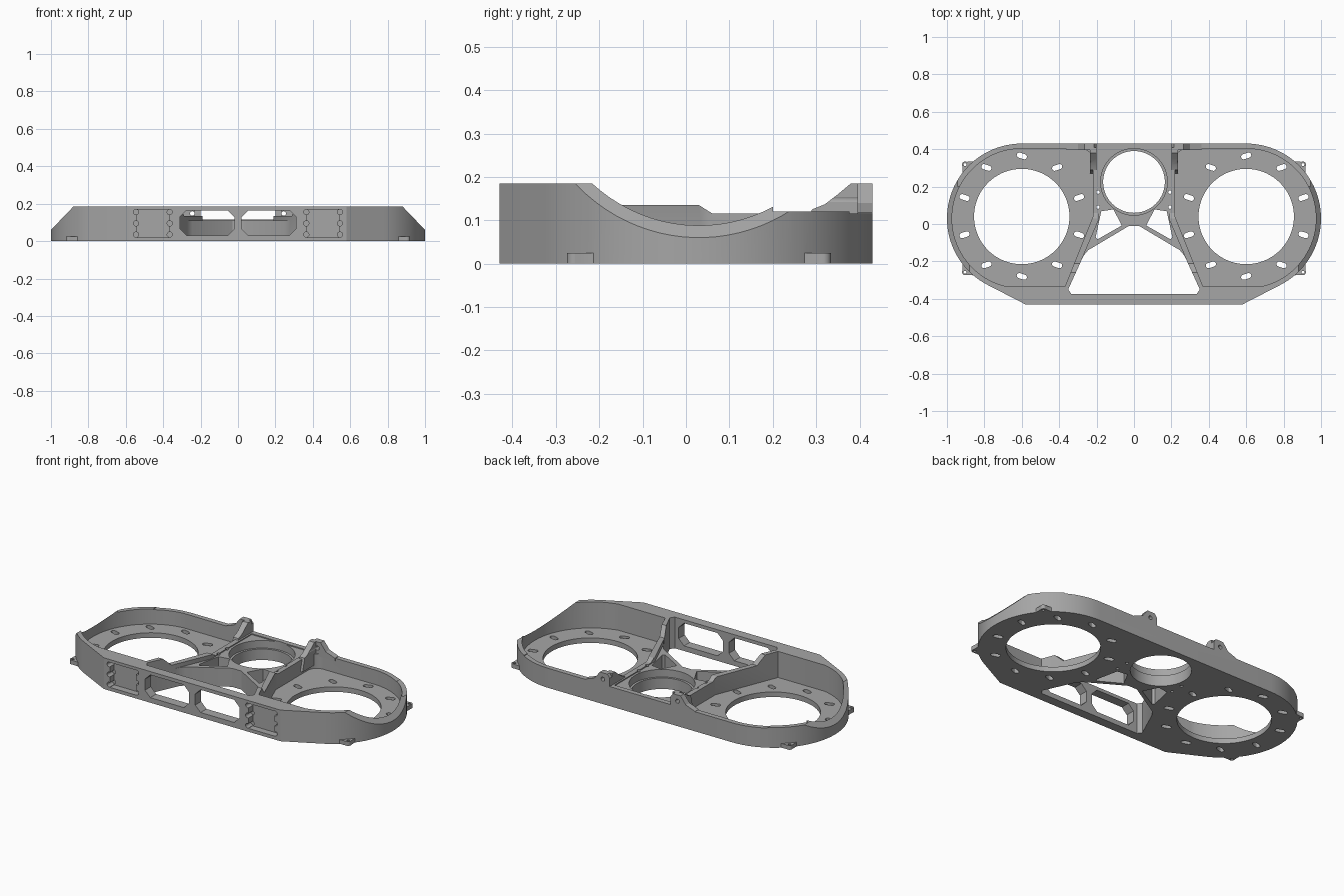
import bpy, bmesh
from math import sin, cos, pi, radians, copysign
from mathutils import Matrix

cube = bpy.data.objects.get("Cube")
if cube:
    bpy.data.objects.remove(cube, do_unlink=True)

mat = bpy.data.materials.new("machined_grey")
mat.use_nodes = True
GREY = (0.38, 0.38, 0.38, 1)
mat.diffuse_color = GREY
mat.node_tree.nodes["Principled BSDF"].inputs["Base Color"].default_value = GREY

# Axis maps from profile (u, v, depth) to world
TOP = Matrix.Identity(4)
FRONT = Matrix(((1, 0, 0, 0), (0, 0, 1, 0), (0, 1, 0, 0), (0, 0, 0, 1)))  # u=x v=z d=y
SIDE = Matrix(((0, 0, 1, 0), (1, 0, 0, 0), (0, 1, 0, 0), (0, 0, 0, 1)))   # u=y v=z d=x
CX, CY = 0.6, 0.03   # lobe centre


def arc(cx, cy, r, a0, a1, n):
    return [(cx + r * cos(radians(a0 + (a1 - a0) * i / n)),
             cy + r * sin(radians(a0 + (a1 - a0) * i / n))) for i in range(n + 1)]


def circle(cx, cy, r, n=24):
    return arc(cx, cy, r, 0, 360, n)[:-1]


def box(u0, v0, u1, v1):
    return [(u0, v0), (u1, v0), (u1, v1), (u0, v1)]


def mirror(pts):
    return [(-u, v) for u, v in pts]


def both(pts):
    return [pts, mirror(pts)]


def prisms(name, profiles, d0, d1, axes=TOP):
    """Extrude closed profiles from d0 to d1 into one object."""
    bm = bmesh.new()
    for pts in profiles:
        rings = [[bm.verts.new(axes @ Matrix.Translation((u, v, d)).translation)
                  for u, v in pts] for d in (d0, d1)]
        n = len(pts)
        bm.faces.new(rings[0])
        bm.faces.new(rings[1])
        for i in range(n):
            j = (i + 1) % n
            bm.faces.new((rings[0][i], rings[0][j], rings[1][j], rings[1][i]))
    bmesh.ops.recalc_face_normals(bm, faces=bm.faces)
    mesh = bpy.data.meshes.new(name)
    bm.to_mesh(mesh)
    bm.free()
    mesh.materials.append(mat)
    ob = bpy.data.objects.new(name, mesh)
    bpy.context.collection.objects.link(ob)
    return ob


def combine(operation, name, profiles, d0, d1, axes=TOP):
    tool = prisms(name, profiles, d0, d1, axes)
    mod = frame.modifiers.new(name, 'BOOLEAN')
    mod.operation, mod.solver, mod.object = operation, 'EXACT', tool
    bpy.context.view_layer.objects.active = frame
    bpy.ops.object.modifier_apply(modifier=mod.name)
    bpy.data.objects.remove(tool, do_unlink=True)


def cut(*args):
    combine('DIFFERENCE', *args)


def add(*args):
    combine('UNION', *args)


# Outer body
half = [(0.58, -0.43)] + arc(CX, CY, 0.4, -63, 90, 40)
frame = prisms("twin_ring_frame", [half + mirror(half)[::-1]], 0, 0.185)

# Lobe pockets, leaving a floor and thin walls
pocket = ([(0.37, -0.335)] + arc(CX, CY, 0.373, -78, 84, 40)
          + arc(0.28, 0.34, 0.06, 90, 180, 8) + [(0.22, 0.04)])
cut("pocket", both(pocket), 0.03, 0.3)

# Wall tops: sloped outer ends, stepped inner walls, lowered back
cut("end_slope", both([(0.88, 0.185), (1.05, 0.008), (1.05, 0.3), (0.88, 0.3)]), -0.6, 0.6, FRONT)
cut("step", [[(-0.26, 0.186), (-0.21, 0.135), (0.03, 0.135), (0.06, 0.116),
              (0.6, 0.116), (0.6, 0.3), (-0.26, 0.3)]], -0.8, 0.8, SIDE)
cut("low_back", [box(0.2, 0.12, 0.6, 0.3)], -1.1, 1.1, SIDE)
deck = [(0.19, 0.4), (0.19, 0.02), (0.28, -0.19)]
cut("deck", [deck + mirror(deck)[::-1]], 0.11, 0.3)

# Openings in the centre web
opening = [(0.03, -0.012), (0.245, -0.14), (0.27, -0.17), (0.352, -0.35), (0.335, -0.374)]
cut("front_opening", [opening + mirror(opening)[::-1]], -0.1, 0.4)
cut("web_triangle", both([(0.065, -0.008), (0.195, -0.082), (0.205, -0.07),
                          (0.175, 0.068), (0.11, 0.078)]), -0.1, 0.4)
cut("centre_bore", [circle(0, 0.225, 0.165, 64)], -0.1, 0.4)
cut("counterbore", [circle(0, 0.225, 0.178, 64)], 0.065, 0.4)
cut("deck_hole", [c for y in (0.09, 0.17) for c in both(circle(0.192, y, 0.009, 12))], -0.1, 0.4)

# Large lobe holes and their ring of slots
cut("lobe_hole", both(circle(CX, 0.04, 0.255, 72)), -0.1, 0.4)


def slot(a):
    dx, dy = 0.322 * cos(a), 0.322 * sin(a)
    t = copysign(radians(18), dx * dy)
    pts = arc(0.014, 0, 0.014, -90, 90, 6) + arc(-0.014, 0, 0.014, 90, 270, 6)
    return [(CX + dx + u * cos(t) - v * sin(t), 0.042 + dy + u * sin(t) + v * cos(t)) for u, v in pts]


cut("slot", [s for i in range(10) for s in both(slot(radians(90 + 36 * i)))], -0.1, 0.028 + 0.1)

# Front windows with clipped corners, and bolted recesses beside them
c = 0.035
window = [(0.02 + c, 0.03), (0.31 - c, 0.03), (0.31, 0.03 + c), (0.31, 0.165 - c),
          (0.31 - c, 0.165), (0.02 + c, 0.165), (0.02, 0.165 - c), (0.02, 0.03 + c)]
cut("window", both(window), -0.6, -0.34, FRONT)
cut("recess", both(box(0.37, 0.02, 0.54, 0.168)), -0.6, -0.39, FRONT)
cut("bolt_hole", [h for x in (0.365, 0.545) for z in (0.035, 0.095, 0.155)
                  for h in both(circle(x, z, 0.014, 16))], -0.6, -0.38, FRONT)

# Raised back tabs with curved ribs and a cross hole
add("back_tab", both([(0.2, 0.1), (0.2, 0.165), (0.215, 0.185), (0.265, 0.185),
                      (0.3, 0.14), (0.36, 0.118), (0.36, 0.1)]), 0.395, 0.43, FRONT)
rib = [(0.27, 0.05), (0.41, 0.05), (0.41, 0.185), (0.38, 0.185), (0.35, 0.16), (0.32, 0.137), (0.29, 0.125)]
for s in (-1, 1):
    add("rib", [rib], s * 0.2, s * 0.235, SIDE)
cut("tab_hole", both(circle(0.245, 0.148, 0.012, 16)), 0.3, 0.5, FRONT)


# Drilled mounting lugs on the outer rim
def lug(a):
    a = radians(a)
    pts = [(0.39, -0.05)] + arc(0.417, 0, 0.017, -70, 70, 8) + [(0.39, 0.05)]
    return [(CX + u * cos(a) - v * sin(a), CY + u * sin(a) + v * cos(a)) for u, v in pts]


add("lug", [g for a in (-43.5, 43.5) for g in both(lug(a))], 0, 0.025)
cut("lug_hole", [h for a in (-43.5, 43.5) for h in both(
    circle(CX + 0.418 * cos(radians(a)), CY + 0.418 * sin(radians(a)), 0.008, 12))], -0.1, 0.028)

bpy.ops.object.select_all(action='DESELECT')
frame.select_set(True)
bpy.context.view_layer.objects.active = frame
bpy.ops.object.shade_smooth_by_angle(angle=radians(25))
